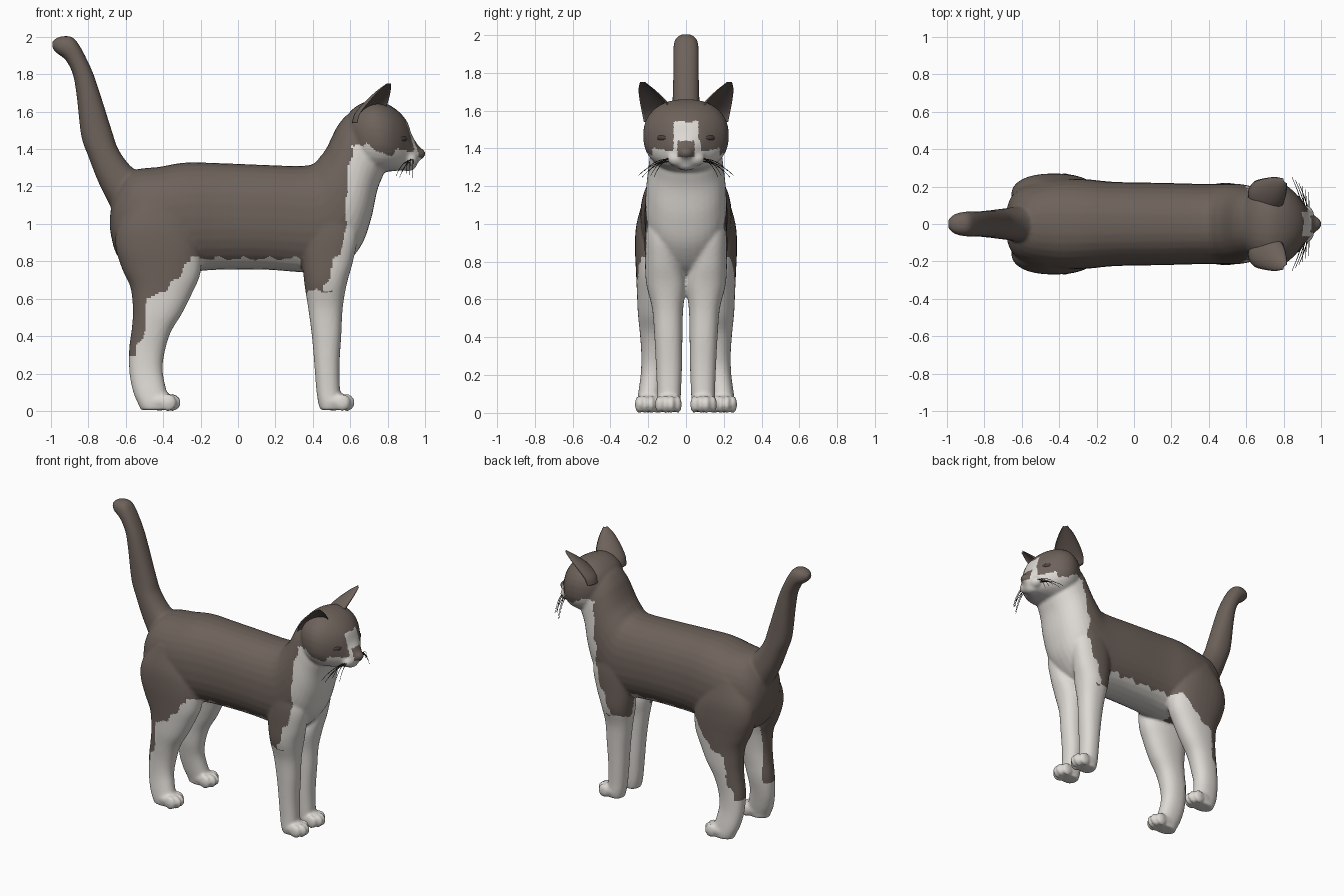
import bpy, bmesh, math
from mathutils import Vector, Matrix

if "Cube" in bpy.data.objects:
    bpy.data.objects.remove(bpy.data.objects["Cube"])


def material(name, rgb):
    m = bpy.data.materials.new(name)
    m.diffuse_color = (*rgb, 1)
    m.use_nodes = True
    m.node_tree.nodes["Principled BSDF"].inputs["Base Color"].default_value = m.diffuse_color
    return m


BROWN = material("brown_fur", (0.155, 0.122, 0.104))
WHITE = material("white_fur", (0.72, 0.69, 0.65))
EAR = material("inner_ear", (0.10, 0.078, 0.068))
EYE = material("eye_dark", (0.07, 0.055, 0.045))
WHISKER = material("whisker_dark", (0.02, 0.018, 0.017))


def spline(rows, steps=5):
    """Catmull-Rom through rows of numbers."""
    out = []
    for i in range(len(rows) - 1):
        p = [rows[max(0, min(len(rows) - 1, i + k))] for k in (-1, 0, 1, 2)]
        for s in range(steps):
            t = s / steps
            out.append([0.5 * (2 * b + (c - a) * t + (2 * a - 5 * b + 4 * c - d) * t * t
                               + (3 * b - a - 3 * c + d) * t ** 3) for a, b, c, d in zip(*p)])
    return out + [list(rows[-1])]


def skin_rings(bm, rings):
    """Bridge rings of points and close both ends."""
    vs = [[bm.verts.new(p) for p in r] for r in rings]
    n = len(vs[0])
    for a, b in zip(vs, vs[1:]):
        for j in range(n):
            bm.faces.new((a[j], a[(j + 1) % n], b[(j + 1) % n], b[j]))
    bm.faces.new(vs[0][::-1])
    bm.faces.new(vs[-1])


def loft(bm, rows, side=1, n=32, e=0.88):
    """Rows: two opposite points of the side profile (x,z,x,z), centre y, half width."""
    rings = []
    for x1, z1, x2, z2, y, w in spline(rows):
        c = Vector(((x1 + x2) / 2, y * side, (z1 + z2) / 2))
        u = Vector(((x1 - x2) / 2, 0, (z1 - z2) / 2))
        ring = []
        for k in range(n):
            a = 2 * math.pi * k / n
            ca, sa = math.cos(a), math.sin(a)
            ca, sa = (math.copysign(abs(v) ** e, v) for v in (ca, sa))
            ring.append(c + u * ca + Vector((0, w * sa, 0)))
        rings.append(ring)
    skin_rings(bm, rings)


def ball(bm, c, r, turn=0):
    m = Matrix.Translation(c) @ Matrix.Rotation(turn, 4, 'Z') @ Matrix.Diagonal((*r, 1))
    bmesh.ops.create_uvsphere(bm, u_segments=24, v_segments=14, radius=1, matrix=m)


def finish(bm, name, mats):
    bmesh.ops.recalc_face_normals(bm, faces=bm.faces)
    me = bpy.data.meshes.new(name)
    bm.to_mesh(me)
    bm.free()
    for m in mats:
        me.materials.append(m)
    me.shade_smooth()
    ob = bpy.data.objects.new(name, me)
    bpy.context.collection.objects.link(ob)
    return ob


def centred(rows):
    return [(*r[:4], 0, r[4]) for r in rows]


bm = bmesh.new()
# torso and neck
loft(bm, centred([
    (-.685, 1.03, -.685, .98, .03), (-.675, 1.1, -.675, .92, .10), (-.64, 1.2, -.65, .84, .16),
    (-.56, 1.285, -.58, .76, .21), (-.42, 1.305, -.42, .745, .24), (-.28, 1.328, -.25, .745, .24),
    (-.1, 1.325, -.1, .755, .225), (.15, 1.315, .15, .755, .22), (.32, 1.31, .36, .74, .215),
    (.40, 1.32, .52, .74, .215), (.44, 1.36, .65, .87, .215), (.47, 1.40, .71, 1.02, .208),
    (.50, 1.46, .745, 1.18, .195), (.53, 1.52, .78, 1.27, .185), (.58, 1.58, .79, 1.33, .165),
    (.64, 1.6, .78, 1.38, .12)]))
# head
loft(bm, centred([
    (.57, 1.54, .62, 1.40, .09), (.60, 1.6, .64, 1.34, .16), (.66, 1.645, .68, 1.29, .205),
    (.73, 1.66, .75, 1.275, .227), (.80, 1.64, .81, 1.28, .212), (.86, 1.6, .86, 1.285, .168),
    (.905, 1.545, .90, 1.29, .115), (.93, 1.475, .93, 1.295, .08), (.96, 1.425, .95, 1.31, .055),
    (.98, 1.395, .965, 1.33, .035)]))
ball(bm, (.965, 0, 1.375), (.037, .04, .032))
ball(bm, (.905, 0, 1.315), (.05, .055, .033))
# tail
loft(bm, centred([
    (-.995, 1.975, -.99, 1.935, .025), (-.955, 2.0, -.965, 1.91, .052), (-.89, 2.0, -.93, 1.885, .065),
    (-.845, 1.95, -.905, 1.85, .067), (-.785, 1.83, -.88, 1.79, .067), (-.745, 1.72, -.862, 1.68, .07),
    (-.675, 1.5, -.838, 1.47, .074), (-.64, 1.4, -.80, 1.36, .079), (-.57, 1.305, -.745, 1.22, .087),
    (-.48, 1.25, -.68, 1.09, .10)]))

for s in (-1, 1):
    # hind leg
    loft(bm, [
        (-.55, 1.15, -.33, 1.15, .13, .09), (-.64, 1.0, -.24, 1.0, .15, .112),
        (-.655, .88, -.2, .88, .155, .115), (-.62, .76, -.2, .74, .155, .11),
        (-.575, .66, -.245, .63, .16, .1), (-.562, .54, -.3, .52, .165, .09),
        (-.568, .44, -.36, .42, .165, .08), (-.582, .33, -.393, .31, .165, .072),
        (-.58, .2, -.403, .22, .175, .064), (-.56, .1, -.385, .12, .19, .062),
        (-.535, .04, -.36, .05, .2, .06), (-.52, .005, -.36, .005, .2, .055)], s)
    # front leg
    loft(bm, [
        (.38, 1.1, .6, 1.1, .12, .08), (.345, .95, .64, .95, .125, .093),
        (.345, .8, .615, .8, .12, .097), (.355, .68, .582, .68, .105, .105),
        (.375, .55, .56, .55, .097, .082), (.395, .4, .552, .4, .093, .074),
        (.408, .25, .543, .25, .09, .069), (.418, .12, .545, .12, .09, .064),
        (.428, .05, .55, .05, .092, .062), (.44, .005, .55, .005, .092, .055)], s)
    # paws with four toes each
    for px, py in ((-.42, .2), (.51, .093)):
        ball(bm, (px, py * s, .052), (.085, .066, .05))
        for k in (-1.5, -.5, .5, 1.5):
            ball(bm, (px + .075 - .012 * k * k, (py + k * .033) * s, .045), (.043, .021, .046))
    # muzzle pads
    ball(bm, (.918, .045 * s, 1.345), (.045, .055, .042))

# fuse all parts into one smooth skin
cat = finish(bm, "cat_body", [BROWN, WHITE])
rm = cat.modifiers.new("fuse", 'REMESH')
rm.mode = 'VOXEL'
rm.voxel_size = 0.01
sm = cat.modifiers.new("soften", 'SMOOTH')
sm.factor = 0.5
sm.iterations = 5
dg = bpy.context.evaluated_depsgraph_get()
fused = bpy.data.meshes.new_from_object(cat.evaluated_get(dg))
cat.modifiers.clear()
cat.data = fused
fused.materials.clear()
for m in (BROWN, WHITE):
    fused.materials.append(m)


def along(v, table):
    """Straight-line lookup in (key, value) pairs."""
    if v <= table[0][0]:
        return table[0][1]
    for (a, p), (b, q) in zip(table, table[1:]):
        if v <= b:
            return p + (q - p) * (v - a) / (b - a)
    return table[-1][1]


BIB = [(.64, .46), (.76, .5), (.92, .57), (1.24, .588), (1.44, .62)]
JAW = [(.6, 1.43), (.69, 1.42), (.75, 1.38), (.82, 1.375), (.9, 1.39)]
HIND = [(.29, -.6), (.3, -.548), (.465, -.487), (.6, -.495), (.64, -.39), (.73, -.31), (.81, -.25)]


def is_white(p, n):
    x, y, z, a = p.x, p.y, p.z, abs(p.y)
    w = .008 * math.sin(47 * x + 31 * z) + .005 * math.sin(90 * x - 70 * y)
    if x > .84 and z > 1.34:                                  # face
        if a < .046 and 1.352 < z < 1.44 and x > .925:        # nose
            return False
        return z < 1.39 + w or (z < 1.535 + w and -.062 < y + w < .075)
    if z >= .64 and x > along(z, BIB) + w:                    # bib and chin
        return z < along(x, JAW) + w
    if x > .33:                                               # front legs
        return z < .64 + w or (a < .1 and z < .8)
    if x > -.25:                                              # belly
        return z < .815 + w
    if z < .82 and x > along(z, HIND) + w:                    # hind legs
        return True
    return z < .75 and x > -.54 and n.y * y < 0 and abs(n.y) > .4


for f in fused.polygons:
    f.material_index = int(is_white(f.center, f.normal))
    f.use_smooth = True

for s, label in ((-1, "right"), (1, "left")):
    # ear: crescent rings, hollow towards the front and outside
    bm = bmesh.new()
    A, B = Vector((.78, .62 * s, 0)), Vector((-.62, .78 * s, 0))
    rings = []
    for x, y, z, r in spline([(.70, .145, 1.54, .1), (.715, .155, 1.59, .1), (.75, .18, 1.65, .083),
                              (.785, .212, 1.71, .05), (.81, .232, 1.752, .014)]):
        ring = []
        for k in range(32):
            t = 2 * math.pi * k / 32
            c = math.cos(t)
            ring.append(Vector((x, y * s, z)) + r * (A * (c * (-.6 if c > 0 else .85)) + B * math.sin(t)))
        rings.append(ring)
    skin_rings(bm, rings)
    ear = finish(bm, label + "_ear", [BROWN, EAR])
    for i, f in enumerate(ear.data.polygons):
        if i < 32 * (len(rings) - 1) and (i % 32 < 7 or i % 32 > 24):
            f.material_index = 1

    # eye
    bm = bmesh.new()
    ball(bm, (.882, .128 * s, 1.455), (.014, .034, .015), .68 * s)
    finish(bm, label + "_eye", [EYE])

    # whiskers: thin curved tubes
    cu = bpy.data.curves.new(label + "_whiskers", 'CURVE')
    cu.dimensions = '3D'
    cu.bevel_depth = .0028
    cu.bevel_resolution = 1
    cu.materials.append(WHISKER)
    for k in range(6):
        start = Vector((.935 - .012 * (k % 3), .07 * s, 1.352 - .01 * (k // 2)))
        end = Vector((.935 - .018 * k, (.17 + .016 * k) * s, 1.245 + .012 * (k % 4)))
        mid = (start + end) / 2 + Vector((0, .015 * s, .04))
        sp = cu.splines.new('POLY')
        sp.points.add(8)
        for j, pt in enumerate(sp.points):
            t = j / 8
            q = start * (1 - t) ** 2 + mid * 2 * t * (1 - t) + end * t * t
            pt.co = (*q, 1)
            pt.radius = 1 - .6 * t
    ob = bpy.data.objects.new(label + "_whiskers", cu)
    bpy.context.collection.objects.link(ob)
